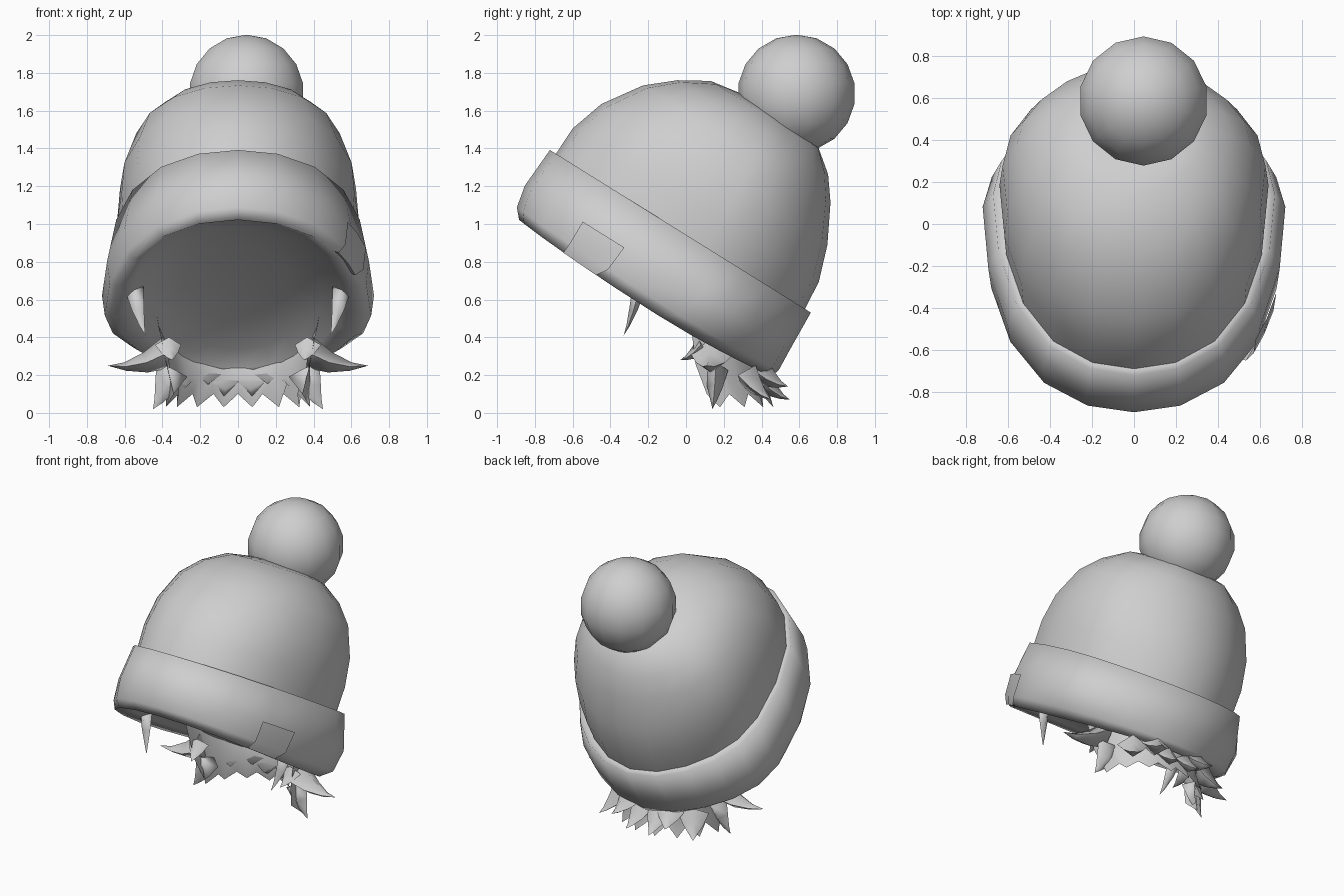
import bpy, bmesh, math
from mathutils import Vector

cube = bpy.data.objects.get("Cube")
if cube:
    bpy.data.objects.remove(cube)

grey = bpy.data.materials.new("soft_grey")
grey.use_nodes = True
grey.diffuse_color = (0.62, 0.62, 0.62, 1)
grey.node_tree.nodes["Principled BSDF"].inputs["Base Color"].default_value = (0.62, 0.62, 0.62, 1)

SIDES = 20
TURN = [math.tau * i / SIDES for i in range(SIDES)]


def tilt(x, u, w):
    """Hat space (u backward, w up the hat) to world space."""
    return Vector((x, 0.849 * u + 0.529 * w, 0.849 * w - 0.529 * u))


def egg_ring(row, angles, grow=0.0, folds=0.0):
    """Egg-shaped ring: height, front, back, widest point, half width, side sag."""
    w, front, back, mid, half, sag = row
    pts = []
    for a in angles:
        c, s = math.cos(a), math.sin(a)
        reach = (mid - front if c > 0 else back - mid) + grow
        # fuller front corners, leaner back corners
        k = 1 + folds * math.cos(5 * a) + math.copysign(0.035, c) * math.sin(2 * a) ** 2
        pts.append(tilt((half + grow) * s * k, mid - reach * c * k, w - sag * s * s))
    return pts


def finish(name, bm, angle=60):
    bmesh.ops.recalc_face_normals(bm, faces=bm.faces)
    mesh = bpy.data.meshes.new(name)
    bm.to_mesh(mesh)
    bm.free()
    obj = bpy.data.objects.new(name, mesh)
    bpy.context.collection.objects.link(obj)
    mesh.materials.append(grey)
    bpy.ops.object.select_all(action="DESELECT")
    obj.select_set(True)
    bpy.context.view_layer.objects.active = obj
    bpy.ops.object.shade_smooth_by_angle(angle=math.radians(angle))


def loft(bm, rows, closed=True):
    """Bridge rows of points with quads."""
    rings = [[bm.verts.new(p) for p in row] for row in rows]
    n = len(rings[0])
    for a, b in zip(rings, rings[1:]):
        for i in range(n if closed else n - 1):
            j = (i + 1) % n
            bm.faces.new((a[i], a[j], b[j], b[i]))
    return rings


def close_end(bm, ring, point):
    """Fan a ring to a single point."""
    end = bm.verts.new(point)
    for i in range(len(ring)):
        bm.faces.new((ring[i], ring[(i + 1) % len(ring)], end))


# Crown, gathered into folds under the pompom
crown_rows = [
    (0.78, -1.31, 0.245, -0.38, 0.63, 0),
    (0.96, -1.305, 0.23, -0.38, 0.64, 0),
    (1.15, -1.245, 0.165, -0.39, 0.625, 0),
    (1.35, -1.11, 0.06, -0.41, 0.56, 0),
    (1.47, -0.97, -0.03, -0.42, 0.46, 0),
    (1.56, -0.80, -0.13, -0.43, 0.33, 0),
    (1.59, -0.63, -0.25, -0.43, 0.19, 0),
]
bm = bmesh.new()
rings = loft(bm, [egg_ring(r, TURN, 0, 0.05 if r[0] > 1.5 else 0) for r in crown_rows])
close_end(bm, rings[-1], tilt(0, -0.43, 1.55))
finish("crown", bm)

# Folded brim, from the lip to the outer ledge, with a shallow lining across the opening
brim_rows = [
    (0.51, -0.85, -0.10, -0.46, 0.28, 0),
    (0.47, -1.10, 0.12, -0.45, 0.46, 0),
    (0.43, -1.25, 0.25, -0.45, 0.56, 0.03),
    (0.40, -1.29, 0.28, -0.40, 0.66, 0.04),
    (0.45, -1.335, 0.297, -0.30, 0.705, 0.03),
    (0.57, -1.36, 0.29, -0.26, 0.72, 0),
    (0.80, -1.347, 0.28, -0.33, 0.67, 0),
    (0.80, -1.30, 0.24, -0.37, 0.62, 0),
]
bm = bmesh.new()
rings = loft(bm, [egg_ring(r, TURN) for r in brim_rows])
close_end(bm, rings[0], tilt(0, -0.47, 0.53))
finish("brim", bm, 170)

# Small overlapping patch on the brim
patch_angles = [math.radians(a) for a in (50, 57, 65)]
bm = bmesh.new()
loft(bm, [egg_ring(r, patch_angles, 0.012) for r in brim_rows[2:6]], closed=False)
bmesh.ops.solidify(bm, geom=bm.faces[:], thickness=0.009)
finish("brim_patch", bm)

# Pompom
bm = bmesh.new()
bmesh.ops.create_uvsphere(bm, u_segments=14, v_segments=9, radius=0.312)
for v in bm.verts:
    v.co += Vector((0.045, 0.585, 1.69))
finish("pompom", bm, 80)

# Hair skirt behind the neck, ending in a zigzag
COLS = 17
top, middle, hem = [], [], []
for i in range(COLS):
    a = math.pi * i / (COLS - 1)
    c, s = math.cos(a), math.sin(a)
    point = i % 2
    y = 0.02 + 0.42 * s
    top.append((0.43 * c, y, (0.45 - 0.529 * y) / 0.849))
    middle.append((0.38 * c, 0.05 + 0.37 * s, 0.26 - 0.09 * s))
    flare = 0.05 if point else 0
    hem.append(((0.34 + flare) * c, 0.11 + (0.31 + flare) * s, 0.03 if point else 0.10))
bm = bmesh.new()
loft(bm, [top, middle, hem], closed=False)
finish("hair_skirt", bm, 100)


def lock(bm, base, tip, radius):
    """Broad tapering lock of hair, sagging in the middle."""
    base, tip = Vector(base), Vector(tip)
    axis = tip - base
    up = Vector((0, 0, 1)) if abs(axis.z) < 0.7 * axis.length else Vector((0, 1, 0))
    side = axis.cross(up).normalized()
    over = side.cross(axis).normalized()
    rows = []
    for t, r in ((0, 1.0), (0.35, 0.65), (0.7, 0.27)):
        centre = base + axis * t - Vector((0, 0, 0.1 * axis.length * math.sin(math.pi * t)))
        rows.append([centre + radius * r * (side * math.cos(q) + 0.7 * over * math.sin(q))
                     for q in (0, math.pi / 2, math.pi, 1.5 * math.pi)])
    rings = loft(bm, rows)
    bm.faces.new(rings[0])
    close_end(bm, rings[-1], tip)


# Hair locks, each mirrored left and right
locks = {
    "side_lock": ((0.38, 0.14, 0.32), (0.69, 0.11, 0.25), 0.12),
    "ear_lock": ((0.37, 0.09, 0.36), (0.35, -0.03, 0.28), 0.07),
    "temple_lock": ((0.55, -0.25, 0.66), (0.49, -0.33, 0.41), 0.05),
    "low_lock": ((0.35, 0.16, 0.23), (0.45, 0.14, 0.02), 0.09),
    "corner_lock": ((0.29, 0.33, 0.20), (0.37, 0.45, 0.07), 0.10),
    "back_lock": ((0.16, 0.40, 0.22), (0.21, 0.54, 0.14), 0.10),
    "nape_lock": ((0.07, 0.41, 0.17), (0.09, 0.55, 0.07), 0.08),
}
for name, (base, end, radius) in locks.items():
    for label, sign in (("left", 1), ("right", -1)):
        bm = bmesh.new()
        lock(bm, (sign * base[0], *base[1:]), (sign * end[0], *end[1:]), radius)
        finish(f"{label}_{name}", bm, 100)
